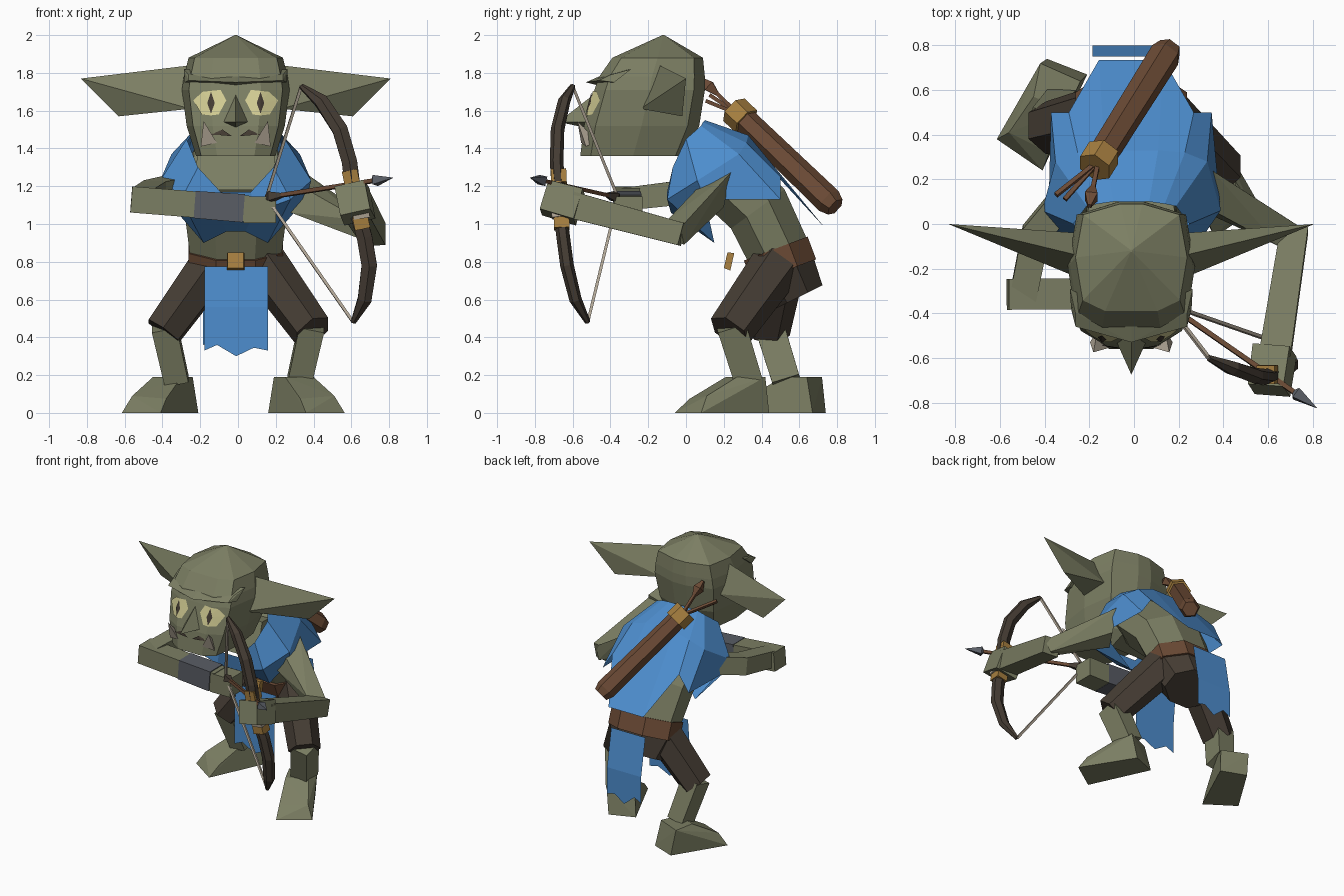
import bpy, bmesh, math
from mathutils import Vector as V
from mathutils.bvhtree import BVHTree

old = bpy.data.objects.get("Cube")
if old:
    bpy.data.objects.remove(old)
CX = -0.012  # centre line of the body


def material(name, *rgb):
    m = bpy.data.materials.new(name)
    m.use_nodes = True
    m.diffuse_color = (*rgb, 1)
    m.node_tree.nodes["Principled BSDF"].inputs["Base Color"].default_value = (*rgb, 1)
    return m


SKIN = material("skin_green", .20, .21, .125)
BLUE = material("cloth_blue", .075, .27, .62)
DARK = material("dark_brown", .06, .046, .034)
LEATHER = material("leather_brown", .145, .068, .035)
GOLD = material("gold", .38, .21, .05)
STEEL = material("steel_grey", .10, .11, .13)
YELLOW = material("eye_yellow", .66, .62, .30)
BONE = material("bone_beige", .45, .39, .31)


def finish(name, bm, mat):
    bmesh.ops.recalc_face_normals(bm, faces=bm.faces)
    me = bpy.data.meshes.new(name)
    bm.to_mesh(me)
    bm.free()
    me.materials.append(mat)
    ob = bpy.data.objects.new(name, me)
    bpy.context.collection.objects.link(ob)
    return ob


def poly(name, pts, faces, mat):
    bm = bmesh.new()
    vs = [bm.verts.new(p) for p in pts]
    for f in faces:
        bm.faces.new([vs[i] for i in f])
    return finish(name, bm, mat)


def hull(name, pts, mat):
    bm = bmesh.new()
    for p in pts:
        bm.verts.new(p)
    bmesh.ops.convex_hull(bm, input=bm.verts)
    return finish(name, bm, mat)


def loft(name, rings, mat, caps=True):
    n = len(rings[0])
    pts = [p for r in rings for p in r]
    faces = [(k * n + i, k * n + (i + 1) % n, (k + 1) * n + (i + 1) % n, (k + 1) * n + i)
             for k in range(len(rings) - 1) for i in range(n)]
    if caps:
        faces += [tuple(range(n)), tuple(range(len(pts) - n, len(pts)))]
    return poly(name, pts, faces, mat)


def tube(name, path, radii, mat, n=4, ref=(1, 0, 0)):
    """Faceted sweep; each radius is a number or (along ref, across ref)."""
    path = [V(p) for p in path]
    rings = []
    for i, c in enumerate(path):
        t = (path[min(i + 1, len(path) - 1)] - path[max(i - 1, 0)]).normalized()
        a = V(ref)
        a = (a - t * a.dot(t)).normalized()
        b = t.cross(a)
        r = radii[i] if isinstance(radii, list) else radii
        rx, ry = r if isinstance(r, tuple) else (r, r)
        angles = [math.tau * (k + .5) / n for k in range(n)]
        rings.append([c + a * rx * math.cos(w) + b * ry * math.sin(w) for w in angles])
    return loft(name, rings, mat)


def box(name, c, size, mat):
    return hull(name, [V(c) + V((x * size[0], y * size[1], z * size[2])) / 2
                       for x in (-1, 1) for y in (-1, 1) for z in (-1, 1)], mat)


def mirrored(half):
    return ([(CX + x, y, z) for x, y, z in half]
            + [(CX - x, y, z) for x, y, z in reversed(half)])


# Head: stacked outlines (height, half width, front, back)
outline = [(.47, 1), (.87, .9), (1, .5), (.86, .1), (.2, 0)]
levels = [(1.36, .21, -.56, .0), (1.52, .26, -.54, .07), (1.71, .285, -.485, .1),
          (1.78, .275, -.46, .1), (1.88, .25, -.39, .09), (2.0, .004, -.125, -.115)]
head = loft("head", [mirrored([(u * w, b + t * (f - b), z) for u, t in outline])
                     for z, w, f, b in levels], SKIN)
tree = BVHTree.FromPolygons([v.co for v in head.data.vertices],
                            [tuple(p.vertices) for p in head.data.polygons])


def face_plate(name, s, pts, mat, off):
    """Thin patch laid on the face, fanned out from its first point."""
    out = []
    for x, z in pts:
        hit = tree.ray_cast(V((CX + s * x, -2, z)), V((0, 1, 0)))[0]
        out.append(hit - V((0, off, 0)))
    n = len(pts) - 1
    poly(name, out, [(0, i + 1, (i + 1) % n + 1) for i in range(n)], mat)


for s, side in ((1, "left"), (-1, "right")):
    P = lambda *pts: [(CX + s * x, y, z) for x, y, z in pts]
    # Ears, brow, tusks and painted face
    hull(side + "_ear", P((.24, -.14, 1.84), (.24, -.24, 1.61), (.24, -.04, 1.64),
                          (.82, 0, 1.77), (.62, -.02, 1.57)), SKIN)
    hull(side + "_brow", P((0, -.44, 1.79), (0, -.53, 1.75), (0, -.45, 1.73), (.25, -.46, 1.76),
                           (.25, -.40, 1.79), (.275, -.29, 1.82), (.27, -.38, 1.75)), SKIN)
    hull(side + "_tusk", P((.1, -.555, 1.43), (.185, -.53, 1.41), (.15, -.47, 1.44),
                           (.17, -.575, 1.545)), BONE)
    c = .131
    face_plate(side + "_eye", s, [(c, 1.64), (c, 1.705), (.175, 1.70), (.225, 1.655), (.18, 1.58),
                                  (c, 1.575), (.09, 1.58), (.05, 1.655), (.08, 1.71)], YELLOW, .006)
    face_plate(side + "_pupil", s, [(c, 1.64), (c, 1.70), (c + .02, 1.64), (c, 1.585),
                                    (c - .02, 1.64)], DARK, .012)
    face_plate(side + "_mouth", s, [(.08, 1.485), (.02, 1.465), (.07, 1.50), (.14, 1.47),
                                    (.08, 1.47)], DARK, .009)
hull("nose", [(CX + x, y, z) for x, y, z in ((0, -.47, 1.70), (.07, -.52, 1.54), (-.07, -.52, 1.54),
                                             (0, -.53, 1.51), (0, -.675, 1.54))], SKIN)

# Hunched body, belt and pelvis
hull("chest", mirrored([(.2, .02, 1.42), (.21, -.03, 1.29), (.15, -.075, 1.18),
                        (.2, .15, 1.2), (.18, .15, 1.4)]), SKIN)
tube("torso", [(CX, .08, 1.34), (CX, .19, 1.26), (CX, .38, 1.08), (CX, .49, .85)],
     [(.24, .16), (.29, .19), (.29, .19), (.26, .18)], SKIN, 8)
tube("belt", [(CX, .475, .87), (CX, .52, .75)], [(.27, .195), (.27, .195)], LEATHER, 8)
tube("pelvis", [(CX, .51, .77), (CX, .59, .61)], [(.265, .19), (.2, .16)], DARK, 8)
tube("buckle", [(CX, .245, .80), (CX, .21, .808)], [.067, .06], GOLD)

# Cape with ragged hem, open at the chest
neck = [(.08, -.1, 1.17), (.2, -.07, 1.3), (.26, 0, 1.45), (.2, .08, 1.52), (.15, .09, 1.54),
        (.08, .1, 1.55)]
shoulder = [(.1, -.08, 1.06), (.29, -.1, 1.13), (.40, .06, 1.23), (.34, .28, 1.37),
            (.24, .32, 1.43), (.12, .33, 1.47)]
hem = [(.05, .08, .96), (.17, .15, .9), (.37, .1, 1.13), (.36, .5, 1.13), (.28, .5, 1.25),
       (.145, .735, .98)]
loft("cape", [mirrored(r) for r in (neck, shoulder, hem)], BLUE, False)


# Hanging loincloth panels, each row is (depth, height)
def flap(name, l, r, rows, tip):
    (y, z), w = rows[2], r - l
    pts = [(x, y, z) for y, z in rows for x in (l, r)]
    pts += [(r - .22 * w, y, z + .015), (l + .5 * w, y, tip), (l + .2 * w, y, z + .03)]
    poly(name, pts, [(0, 1, 3, 2), (2, 3, 5, 6, 7, 8, 4)], BLUE)


flap("front_loincloth", -.178, .158, [(.23, .775), (.21, .56), (.21, .33)], .30)
flap("back_loincloth", -.185, .10, [(.75, .84), (.80, .56), (.80, .36)], .32)

# Legs: the left one steps forward
for s, side, dy, dx in ((1, "left", 0, 0), (-1, "right", .3, .05)):
    knee_y = .23 + dy * .67
    tube(side + "_thigh", [(s * .12, .50, .81), (s * .395, knee_y, .43)],
         [(.13, .14), (.11, .12)], DARK, 6)
    tube(side + "_shin", [(s * .39, knee_y + .01, .46), (s * .325, .33 + dy * .67, .17)],
         [(.095, .11), (.09, .105)], SKIN)
    hull(side + "_foot", [(s * (x + dx), y + dy, z) for x, y, z in (
        (.34, .44, 0), (.16, .37, 0), (.565, .08, 0), (.36, -.06, 0), (.19, .34, .19), (.37, .42, .19),
        (.40, .27, .19), (.25, .21, .19), (.51, .11, .09), (.33, .02, .075))], SKIN)

# Right arm drawing the string
tube("right_upper_arm", [(-.28, .15, 1.2), (-.44, -.04, 1.165), (-.50, -.34, 1.13)],
     [.09, .09, .085], SKIN)
tube("right_forearm", [(-.565, -.315, 1.13), (.06, -.31, 1.08)], [.098, .098], SKIN, ref=(0, 1, 0))
tube("right_bracer", [(-.23, -.313, 1.103), (.03, -.311, 1.083)], [.102, .106], STEEL, ref=(0, 1, 0))
box("right_hand", (.115, -.305, 1.075), (.17, .15, .14), SKIN)

# Left arm holding the bow
hull("left_upper_arm", [(.35, .24, 1.275), (.28, .1, 1.23), (.36, .2, 1.09), (.28, .07, 1.06),
                        (.77, -.03, .98), (.74, -.01, .89), (.65, -.1, 1.02), (.65, -.07, .92)], SKIN)
tube("left_forearm", [(.72, -.02, .945), (.63, -.60, 1.10)], [.086, .1], SKIN)
tube("left_hand", [(.63, -.565, 1.09), (.605, -.745, 1.14)], [.12, .115], SKIN, ref=(1, 0, .2))

# Bow, string and bands
top, bottom, nock = (.335, -.60, 1.73), (.61, -.52, .48), (.15, -.36, 1.14)
limb = (.047, .036)
tube("bow", [top, (.44, -.645, 1.65), (.54, -.68, 1.5), (.59, -.685, 1.33), (.62, -.67, 1.1),
             (.67, -.65, .93), (.695, -.63, .78), (.67, -.585, .6), bottom],
     [.015, (.042, .033)] + [limb] * 5 + [(.042, .033), .015], DARK, 6)
for tip in (top, bottom):
    tube("bow_string", [tip, nock], .011, BONE)
tube("upper_bow_band", [(.59, -.675, 1.285), (.605, -.672, 1.215)], .058, GOLD)
tube("lower_bow_band", [(.645, -.66, 1.045), (.66, -.657, .975)], .058, GOLD)
tube("grip_wrap", [(.648, -.672, 1.085), (.655, -.665, 1.035)], .062, BONE)

# Drawn arrow
tail, tip = V(nock), V((.82, -.825, 1.245))
d = (tip - tail).normalized()
tube("drawn_arrow_shaft", [tail, tip - d * .1], .015, LEATHER)
tube("drawn_arrow_head", [tip - d * .13, tip - d * .115, tip], [.012, .036, .001], STEEL)
tube("drawn_arrow_fletching", [tail, tail + d * .03, tail + d * .11], [.015, .035, .012], DARK)

# Quiver slung across the back
mouth, base = V((-.16, .28, 1.58)), V((.16, .79, 1.09))
d = (base - mouth).normalized()
tube("quiver", [mouth, base - d * .05, base], [.066, .073, .055], LEATHER, 6)
tube("quiver_collar", [mouth - d * .04, mouth + d * .06], .082, GOLD, 6)
for end in ((-.35, .13, 1.68), (-.31, .11, 1.65), (-.2, .08, 1.77)):
    tube("spare_arrow", [mouth, end], .014, LEATHER)
g = (mouth - V(end)).normalized()
tube("spare_fletching", [V(end), V(end) + g * .06, V(end) + g * .12], [.01, .04, .014], LEATHER)
